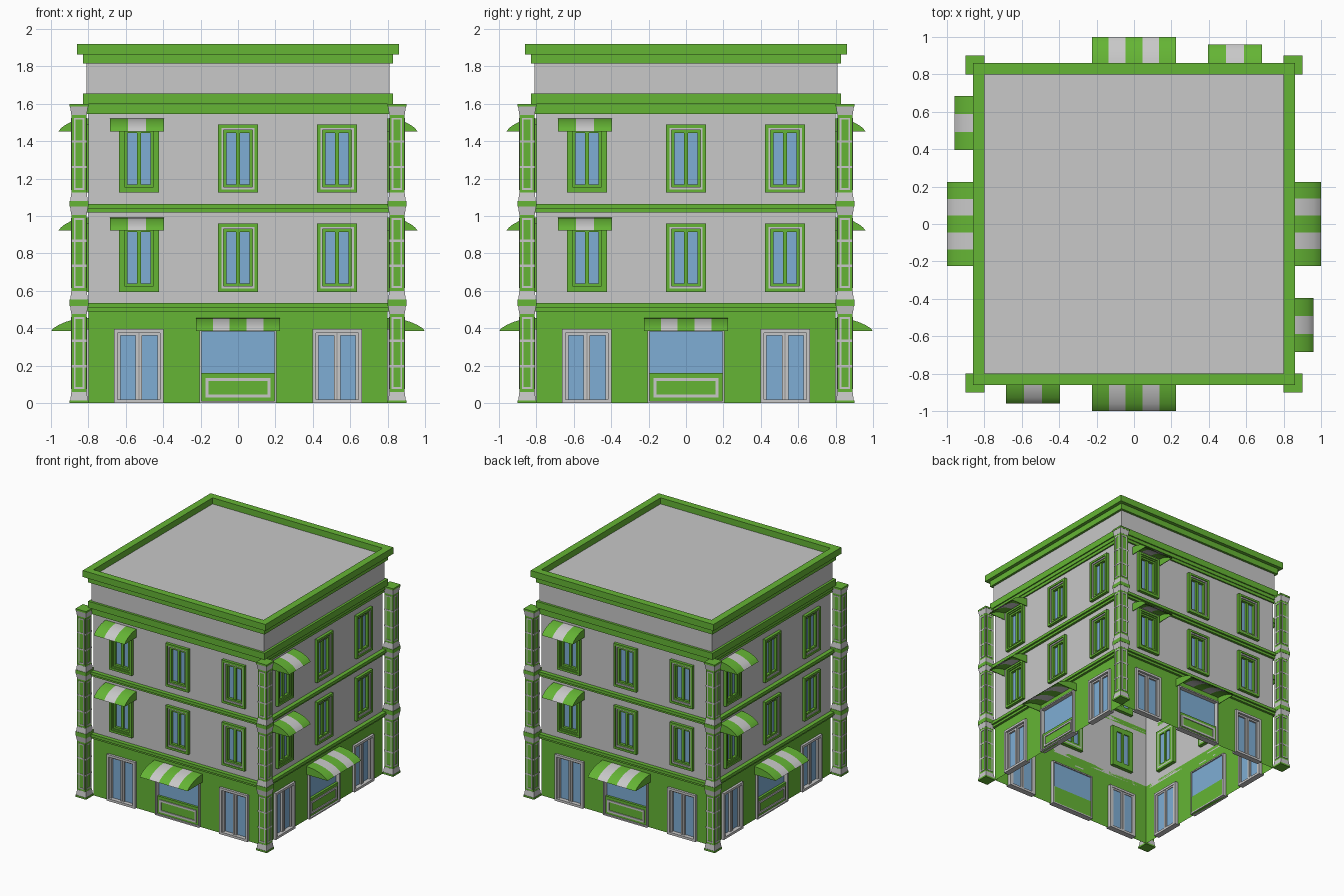
import bpy, bmesh, math

cube = bpy.data.objects.get("Cube")
if cube:
    bpy.data.objects.remove(cube, do_unlink=True)

GREEN, GREY, GLASS = 0, 1, 2
WALL = 0.8


def material(name, rgb):
    m = bpy.data.materials.new(name)
    m.use_nodes = True
    m.diffuse_color = (*rgb, 1)
    m.node_tree.nodes["Principled BSDF"].inputs["Base Color"].default_value = (*rgb, 1)
    return m


MATS = [material("leaf green", (0.13, 0.46, 0.035)),
        material("light grey", (0.58, 0.58, 0.58)),
        material("window blue", (0.21, 0.42, 0.66))]


class Part:
    """Collects geometry for one part; d is the distance outward from the centre."""

    def __init__(self, name):
        self.name, self.bm = name, bmesh.new()

    def face(self, pts, mat):
        f = self.bm.faces.new([self.bm.verts.new((x, -d, z)) for x, d, z in pts])
        f.material_index = mat

    def loft(self, a, b, mat):
        """Closed solid between two matching polygons."""
        n = len(a)
        va = [self.bm.verts.new((x, -d, z)) for x, d, z in a]
        vb = [self.bm.verts.new((x, -d, z)) for x, d, z in b]
        faces = [self.bm.faces.new(va[::-1]), self.bm.faces.new(vb)]
        for i in range(n):
            j = (i + 1) % n
            faces.append(self.bm.faces.new((va[i], va[j], vb[j], vb[i])))
        bmesh.ops.recalc_face_normals(self.bm, faces=faces)
        for f in faces:
            f.material_index = mat

    def box(self, x0, x1, d0, d1, z0, z1, mat):
        rect = [(x0, d0), (x1, d0), (x1, d1), (x0, d1)]
        self.loft([(x, d, z0) for x, d in rect], [(x, d, z1) for x, d in rect], mat)

    def ring(self, x0, x1, z0, z1, w, d0, d1, mat):
        """Rectangular frame made of four bars."""
        self.box(x0, x0 + w, d0, d1, z0, z1, mat)
        self.box(x1 - w, x1, d0, d1, z0, z1, mat)
        self.box(x0 + w, x1 - w, d0, d1, z0, z0 + w, mat)
        self.box(x0 + w, x1 - w, d0, d1, z1 - w, z1, mat)

    def finish(self, sides=4, smooth=False):
        mesh = bpy.data.meshes.new(self.name)
        self.bm.to_mesh(mesh)
        self.bm.free()
        for m in MATS:
            mesh.materials.append(m)
        for k in range(sides):
            prefix = ("front_", "left_", "back_", "right_")[k] if sides > 1 else ""
            ob = bpy.data.objects.new(prefix + self.name, mesh)
            ob.rotation_euler.z = k * math.pi / 2
            bpy.context.collection.objects.link(ob)
            if smooth and k == 0:
                bpy.ops.object.select_all(action='DESELECT')
                ob.select_set(True)
                bpy.context.view_layer.objects.active = ob
                bpy.ops.object.shade_smooth_by_angle(angle=math.radians(40))


BAYS = (-0.53, 0, 0.53)
FLOORS = (0.595, 1.125)
WIN_W, WIN_H = 0.107, 0.365
DOOR_W, DOOR_H = 0.133, 0.395
SHOP_W = 0.207

# Walls with openings
holes = [(c - WIN_W, c + WIN_W, z, z + WIN_H) for c in BAYS for z in FLOORS]
holes += [(c - DOOR_W, c + DOOR_W, 0, DOOR_H) for c in (BAYS[0], BAYS[2])]
holes += [(-SHOP_W, SHOP_W, 0, DOOR_H)]
wall = Part("wall")
SPLIT = 0.5
xs = sorted({-WALL, WALL} | {h[i] for h in holes for i in (0, 1)})
zs = sorted({0, SPLIT, 1.66} | {h[i] for h in holes for i in (2, 3)})
for x0, x1 in zip(xs, xs[1:]):
    for z0, z1 in zip(zs, zs[1:]):
        cx, cz = (x0 + x1) / 2, (z0 + z1) / 2
        if not any(a < cx < b and c < cz < d for a, b, c, d in holes):
            wall.face([(x0, WALL, z0), (x1, WALL, z0), (x1, WALL, z1), (x0, WALL, z1)],
                      GREEN if cz < SPLIT else GREY)
wall.finish()

# Windows: nested frames, mullion and two panes
windows = Part("windows")
for c in BAYS:
    for z in FLOORS:
        middle = GREEN if c == BAYS[0] else GREY
        for inset, w, d, mat in ((0, 0.018, 0.825, GREEN), (0.018, 0.012, 0.817, middle),
                                 (0.03, 0.015, 0.808, GREEN)):
            windows.ring(c - WIN_W + inset, c + WIN_W - inset, z + inset, z + WIN_H - inset,
                         w, 0.77, d, mat)
        g = 0.045
        windows.box(c - 0.011, c + 0.011, 0.77, 0.8, z + g, z + WIN_H - g, GREEN)
        windows.box(c - WIN_W + g, c + WIN_W - g, 0.78, 0.785, z + g, z + WIN_H - g, GLASS)
windows.finish()

# Double doors
doors = Part("doors")
for c in (BAYS[0], BAYS[2]):
    doors.ring(c - DOOR_W, c + DOOR_W, 0, DOOR_H, 0.02, 0.77, 0.82, GREY)
    for s in (-1, 1):
        x0, x1 = sorted((c + s * 0.003, c + s * 0.113))
        doors.ring(x0, x1, 0.005, 0.375, 0.014, 0.775, 0.8, GREY)
        doors.box(x0 + 0.014, x1 - 0.014, 0.78, 0.785, 0.015, 0.365, GLASS)
doors.finish()

# Shop window over a panelled base
shop = Part("shop_window")
shop.ring(-SHOP_W, SHOP_W, 0, DOOR_H, 0.011, 0.77, 0.82, GREY)
shop.box(-0.196, 0.196, 0.775, 0.805, 0, 0.16, GREEN)
shop.ring(-0.175, 0.175, 0.03, 0.135, 0.017, 0.8, 0.812, GREY)
shop.box(-0.196, 0.196, 0.78, 0.785, 0.16, DOOR_H, GLASS)
shop.finish()

# Striped awnings
CURVE = ((0, 1), (0.2, 0.96), (0.4, 0.87), (0.6, 0.71), (0.8, 0.46), (0.92, 0.24), (1, 0))


def awning(part, c, half, z, reach, height, stripes):
    top = [(WALL + t * reach, z + h * height) for t, h in CURVE]
    under = [(d - 0.008, max(z, h - 0.01)) for d, h in top[1:-1]][::-1]
    shell = top + [(top[-1][0] - 0.012, z)] + under + [(WALL, top[0][1] - 0.01)]
    w = 2 * half / stripes
    for i in range(stripes):
        a = c - half + i * w
        part.loft([(a, d, h) for d, h in shell], [(a + w, d, h) for d, h in shell], i % 2)
    solid = top + [(WALL, z)]
    for a in (c - half, c + half - 0.005):
        part.loft([(a, d, h) for d, h in solid], [(a + 0.005, d, h) for d, h in solid], GREEN)


awnings = Part("awnings")
for z in FLOORS:
    awning(awnings, -0.54, 0.145, z + 0.327, 0.16, 0.07, 3)
awning(awnings, 0, 0.225, 0.385, 0.2, 0.07, 5)
awnings.finish(smooth=True)

# Cornices, parapet and roof rim, butted at the corners
trim = Part("cornices")
for z0, z1, d, mat in ((0.49, 0.51, 0.82, GREEN), (0.51, 0.535, 0.835, GREEN),
                       (1.02, 1.04, 0.82, GREEN), (1.04, 1.065, 0.835, GREEN),
                       (1.545, 1.57, 0.812, GREEN), (1.57, 1.6, 0.82, GREEN),
                       (1.6, 1.655, 0.83, GREEN), (1.655, 1.815, 0.81, GREY),
                       (1.815, 1.865, 0.83, GREEN), (1.865, 1.92, 0.86, GREEN)):
    trim.box(-d, WALL, WALL, d, z0, z1, mat)
trim.finish()

roof = Part("roof")
roof.box(-WALL, WALL, -WALL, WALL, 1.85, 1.868, GREY)
roof.finish(sides=1)

# Corner pillars, one stacked shaft per storey
pillar = Part("corner_pillar")
PX, PD = -0.85, 0.85


def tapered(z0, z1, h0, h1, mat):
    quad = ((-1, -1), (1, -1), (1, 1), (-1, 1))
    pillar.loft([(PX + a * h0, PD + b * h0, z0) for a, b in quad],
                [(PX + a * h1, PD + b * h1, z1) for a, b in quad], mat)


plates = ((0, 0.015), (0.52, 0.555), (1.05, 1.08), (1.585, 1.6))
for z0, z1 in plates:
    tapered(z0, z1, 0.05, 0.05, GREEN)
for (_, low), (high, _) in zip(plates, plates[1:]):
    tapered(low, low + 0.045, 0.047, 0.041, GREY)
    tapered(high - 0.045, high, 0.041, 0.048, GREY)
    a, b = low + 0.045, high - 0.045
    tapered(a, b, 0.04, 0.04, GREEN)
    for t in (0.33, 0.66):
        z = a + (b - a) * t
        tapered(z - 0.006, z + 0.006, 0.0415, 0.0415, GREY)
    # Raised outline on all four faces
    r, w, out = 0.028, 0.01, 0.043
    pillar.ring(PX - r, PX + r, a + 0.015, b - 0.015, w, PD - out, PD + out, GREY)
    for s in (-r, r - w):
        pillar.box(PX - out, PX + out, PD + s, PD + s + w, a + 0.015, b - 0.015, GREY)
    for z in (a + 0.015, b - 0.025):
        pillar.box(PX - out, PX + out, PD - r, PD + r, z, z + w, GREY)
pillar.finish()
